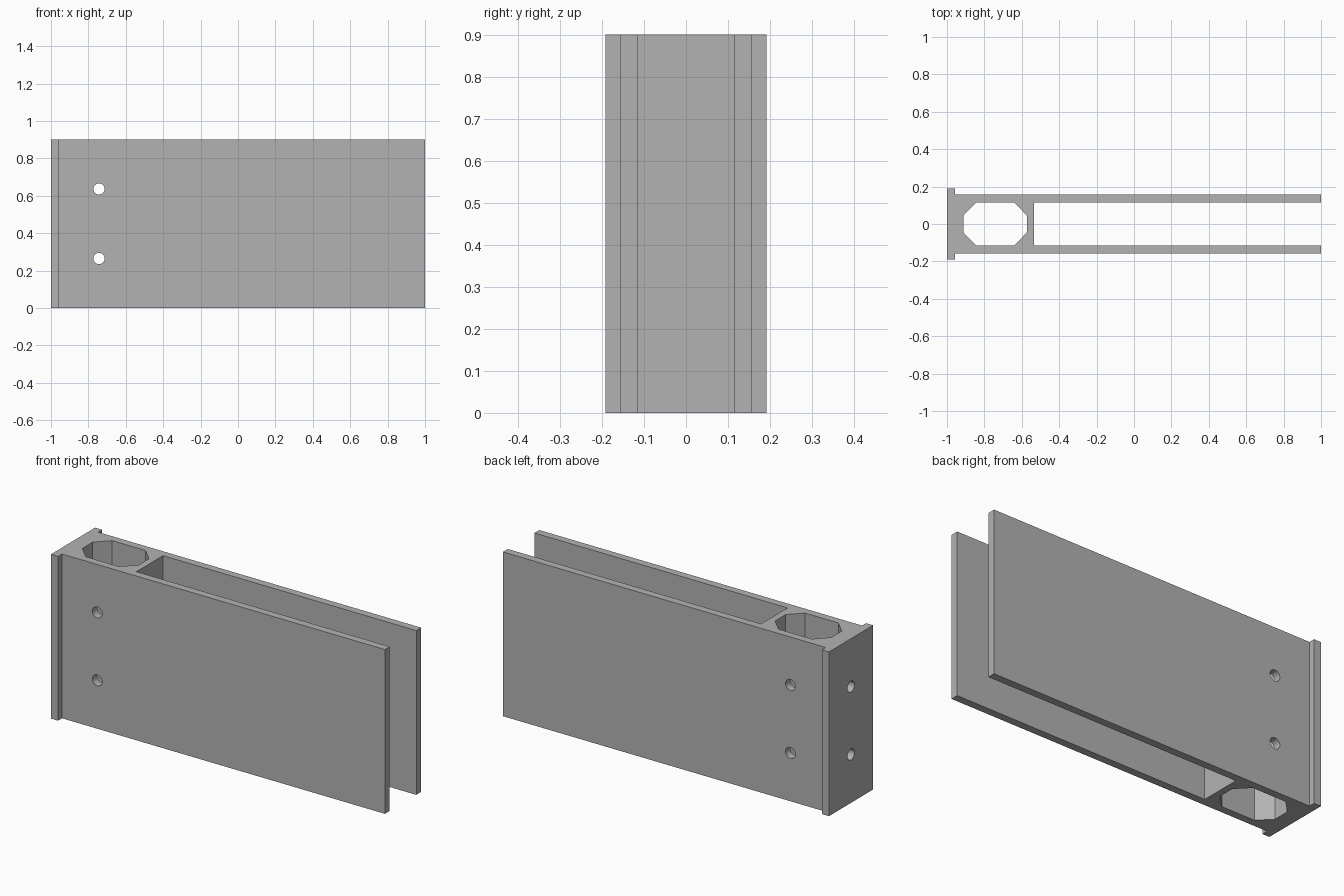
import bpy, bmesh, math
from mathutils import Matrix

if "Cube" in bpy.data.objects:
    bpy.data.objects.remove(bpy.data.objects["Cube"], do_unlink=True)

HEIGHT = 0.9
WALL_OUT, WALL_IN, FLANGE = 0.157, 0.115, 0.191

grey = bpy.data.materials.new("plain grey")
grey.use_nodes = True
colour = (0.45, 0.45, 0.45, 1)
grey.diffuse_color = colour
grey.node_tree.nodes["Principled BSDF"].inputs["Base Color"].default_value = colour


def make_object(name, bm):
    bmesh.ops.recalc_face_normals(bm, faces=bm.faces)
    mesh = bpy.data.meshes.new(name)
    bm.to_mesh(mesh)
    bm.free()
    mesh.materials.append(grey)
    obj = bpy.data.objects.new(name, mesh)
    bpy.context.collection.objects.link(obj)
    return obj


def prism(name, half, z0, z1):
    """Extrude a half outline, mirrored across y = 0, from z0 to z1."""
    outline = half + [(x, -y) for x, y in reversed(half)]
    bm = bmesh.new()
    face = bm.faces.new([bm.verts.new((x, y, z0)) for x, y in outline])
    top = bmesh.ops.extrude_face_region(bm, geom=[face])["geom"]
    verts = [v for v in top if isinstance(v, bmesh.types.BMVert)]
    bmesh.ops.translate(bm, verts=verts, vec=(0, 0, z1 - z0))
    return make_object(name, bm)


def drill(name, centre, length, axis):
    bm = bmesh.new()
    turn = Matrix.Rotation(math.pi / 2, 4, axis)
    bmesh.ops.create_cone(bm, cap_ends=True, segments=32, radius1=0.03, radius2=0.03,
                          depth=length, matrix=Matrix.Translation(centre) @ turn)
    return make_object(name, bm)


# Forked body: flanged end, solid block and two long side walls
body = prism("bracket_body", [(-1, FLANGE), (-0.957, FLANGE), (-0.957, WALL_OUT),
                              (1, WALL_OUT), (1, WALL_IN), (-0.535, WALL_IN)], 0, HEIGHT)

# Eight-sided channel and the screw holes
cutters = [prism("channel_cutter", [(-0.912, 0.045), (-0.843, WALL_IN),
                                    (-0.641, WALL_IN), (-0.572, 0.045)], -0.1, HEIGHT + 0.1)]
for z in (0.265, 0.637):
    cutters.append(drill("side_hole_cutter", (-0.743, 0, z), 0.6, 'X'))
    cutters.append(drill("end_hole_cutter", (-0.95, 0, z), 0.2, 'Y'))

for cutter in cutters:
    cut = body.modifiers.new(cutter.name, 'BOOLEAN')
    cut.operation = 'DIFFERENCE'
    cut.solver = 'EXACT'
    cut.object = cutter
    cutter.hide_render = True
    cutter.hide_viewport = True

# Round the drilled walls, keep every corner sharp
bpy.context.view_layer.objects.active = body
body.select_set(True)
for cut in list(body.modifiers):
    bpy.ops.object.modifier_apply(modifier=cut.name)
for cutter in cutters:
    bpy.data.objects.remove(cutter, do_unlink=True)
bpy.ops.object.shade_smooth_by_angle(angle=math.radians(30))
